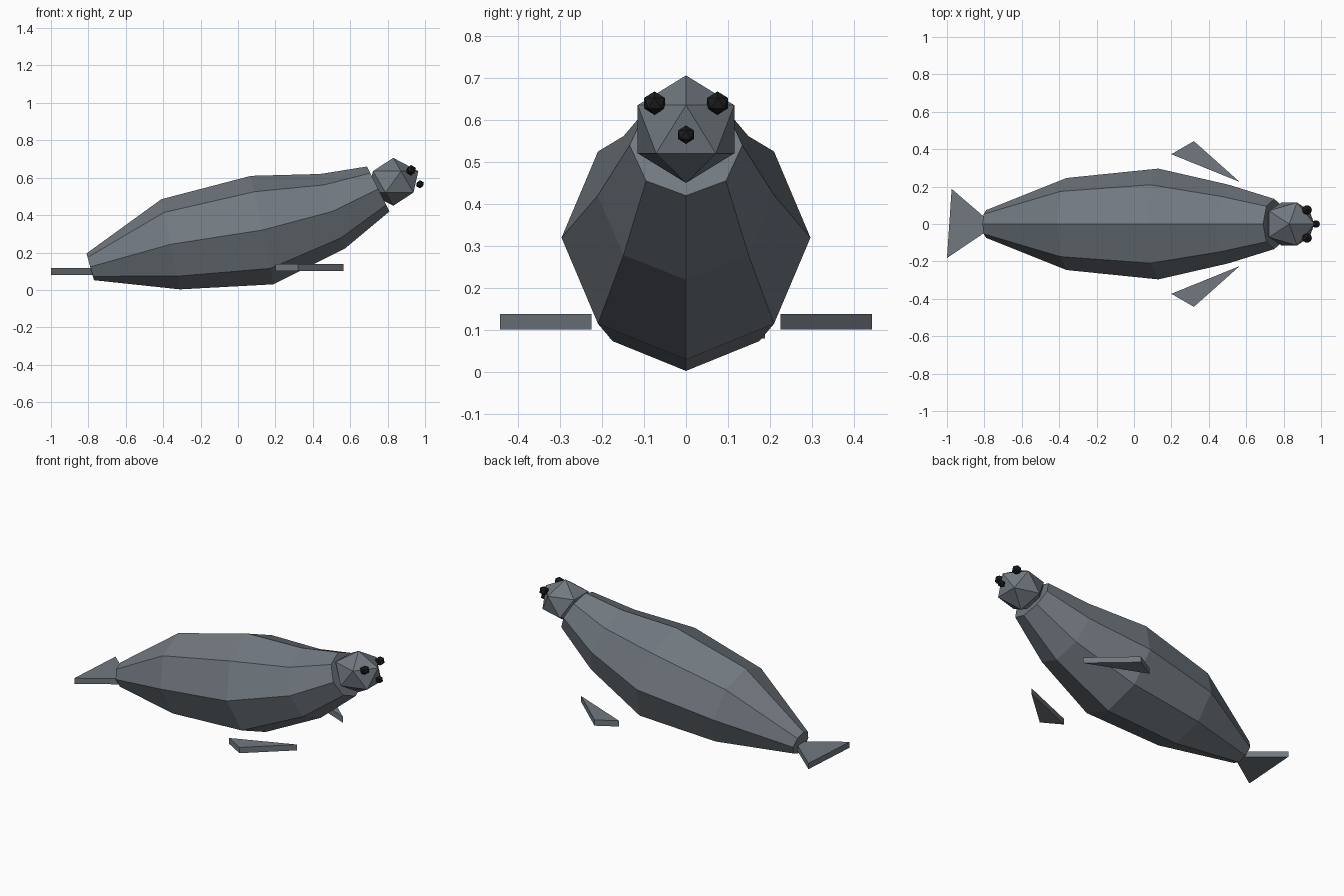
import bpy, bmesh, math
from mathutils import Vector

cube = bpy.data.objects.get("Cube")
if cube:
    bpy.data.objects.remove(cube)


def material(name, rgb):
    m = bpy.data.materials.new(name)
    m.use_nodes = True
    m.diffuse_color = (*rgb, 1)
    bsdf = next(n for n in m.node_tree.nodes if n.type == 'BSDF_PRINCIPLED')
    bsdf.inputs["Base Color"].default_value = (*rgb, 1)
    return m


slate = material("slate_grey", (0.165, 0.19, 0.215))
black = material("soft_black", (0.012, 0.012, 0.012))


def finish(bm, name, mat):
    bmesh.ops.recalc_face_normals(bm, faces=bm.faces)
    mesh = bpy.data.meshes.new(name)
    bm.to_mesh(mesh)
    bm.free()
    mesh.materials.append(mat)
    obj = bpy.data.objects.new(name, mesh)
    bpy.context.collection.objects.link(obj)
    return obj


def ball(name, centre, radii, mat):
    bm = bmesh.new()
    bmesh.ops.create_icosphere(bm, subdivisions=1, radius=1)
    bmesh.ops.scale(bm, vec=radii, verts=bm.verts)
    bmesh.ops.translate(bm, vec=centre, verts=bm.verts)
    return finish(bm, name, mat)


def plate(name, outline, z0, z1, mat):
    bm = bmesh.new()
    base = bm.faces.new([bm.verts.new((x, y, z0)) for x, y in outline])
    top = bmesh.ops.extrude_face_region(bm, geom=[base], use_keep_orig=True)
    verts = [g for g in top["geom"] if isinstance(g, bmesh.types.BMVert)]
    bmesh.ops.translate(bm, vec=(0, 0, z1 - z0), verts=verts)
    return finish(bm, name, mat)


# Body: tilted eight-sided rings, each given by its top and bottom point (x, z)
sections = [((-0.81, 0.195), (-0.77, 0.052)), ((-0.41, 0.485), (-0.31, 0.003)),
            ((0.07, 0.61), (0.19, 0.03)), ((0.44, 0.62), (0.57, 0.22)),
            ((0.69, 0.66), (0.81, 0.42))]
SIDES = 8
bm = bmesh.new()
rings = []
for (tx, tz), (bx, bz) in sections:
    top, bottom = Vector((tx, 0, tz)), Vector((bx, 0, bz))
    centre, up = (top + bottom) / 2, (top - bottom) / 2
    side = Vector((0, up.length, 0))
    angles = [math.tau * i / SIDES for i in range(SIDES)]
    rings.append([bm.verts.new(centre + up * math.cos(a) + side * math.sin(a))
                  for a in angles])
for a, b in zip(rings, rings[1:]):
    for i in range(SIDES):
        j = (i + 1) % SIDES
        bm.faces.new((a[i], a[j], b[j], b[i]))
bm.faces.new(rings[0])
bm.faces.new(rings[-1])
finish(bm, "body", slate)

# Head and nose
ball("head", (0.83, 0, 0.578), (0.15, 0.135, 0.128), slate)
ball("nose", (0.973, 0, 0.565), (0.023, 0.023, 0.022), black)

# Eyes and flippers on both sides
for label, s in (("front_side", -1), ("back_side", 1)):
    ball("eye_" + label, (0.925, s * 0.075, 0.64), (0.029, 0.029, 0.028), black)
    plate("flipper_" + label,
          [(0.2, s * 0.373), (0.32, s * 0.443), (0.565, s * 0.225)], 0.102, 0.138, slate)

# Tail fin
plate("tail_fin", [(-0.975, 0.188), (-1.0, -0.182), (-0.745, -0.01)], 0.08, 0.116, slate)
